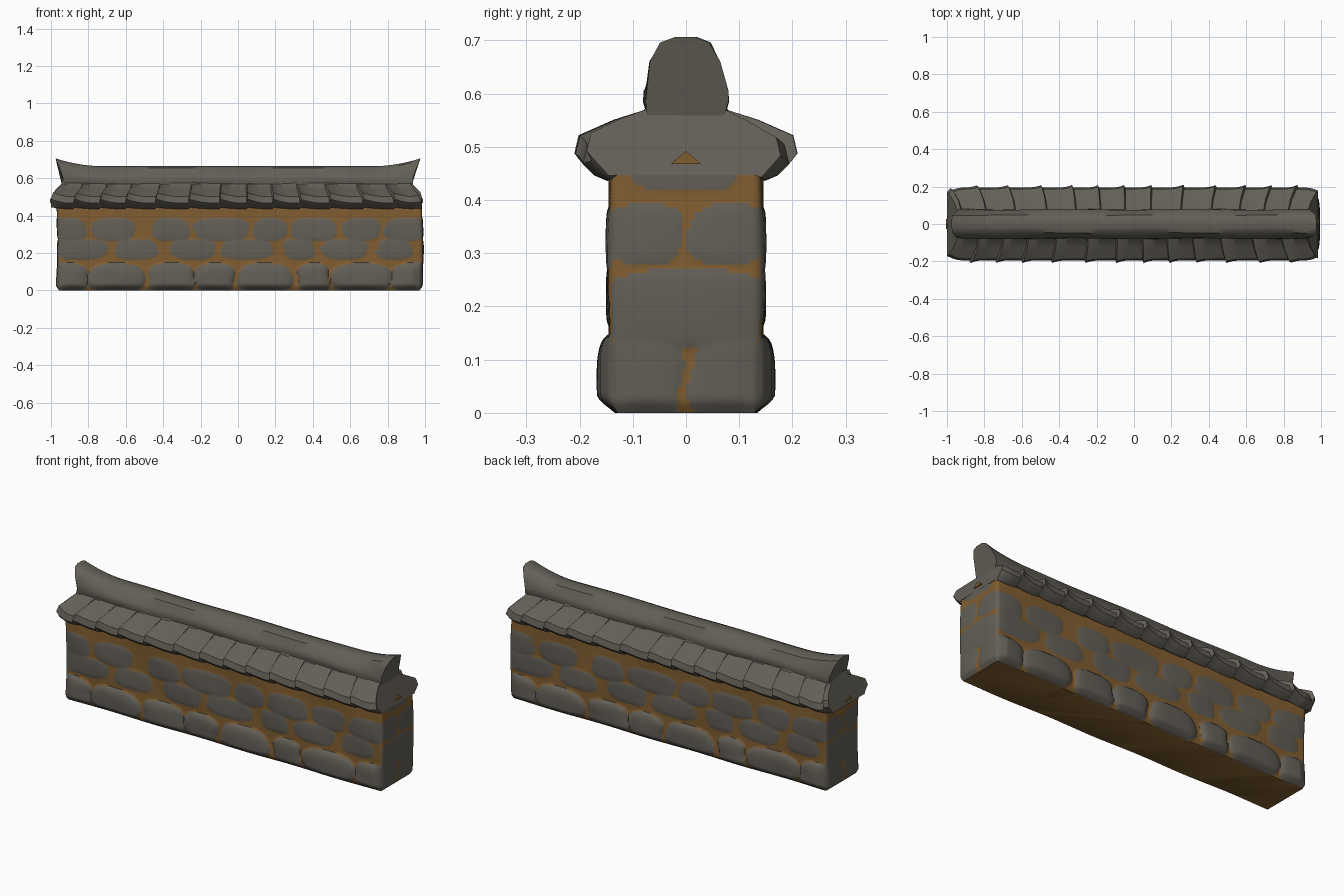
import bpy, bmesh
from math import sin, pi
from mathutils import Vector

cube = bpy.data.objects.get("Cube")
if cube:
    bpy.data.objects.remove(cube, do_unlink=True)


def material(name, rgb):
    m = bpy.data.materials.new(name)
    m.use_nodes = True
    colour = (*rgb, 1)
    m.diffuse_color = colour
    bsdf = m.node_tree.nodes["Principled BSDF"]
    bsdf.inputs["Base Color"].default_value = colour
    bsdf.inputs["Roughness"].default_value = 0.9
    return m


STONE = material("grey stone", (0.125, 0.115, 0.095))
MORTAR = material("brown mortar", (0.22, 0.112, 0.03))


def loft(name, rings, mats, angle, rule=None):
    """Skin closed rings of points, cap both ends, colour faces by a rule."""
    bm = bmesh.new()
    loops = [[bm.verts.new(p) for p in ring] for ring in rings]
    n = len(loops[0])
    for a, b in zip(loops, loops[1:]):
        for i in range(n):
            j = (i + 1) % n
            f = bm.faces.new((a[i], a[j], b[j], b[i]))
            if rule:
                f.material_index = rule(f.calc_center_median())
    for loop in (loops[0], loops[-1]):
        bm.faces.new(loop)
    bmesh.ops.recalc_face_normals(bm, faces=bm.faces)
    mesh = bpy.data.meshes.new(name)
    bm.to_mesh(mesh)
    bm.free()
    ob = bpy.data.objects.new(name, mesh)
    bpy.context.collection.objects.link(ob)
    for m in mats:
        mesh.materials.append(m)
    bpy.ops.object.select_all(action="DESELECT")
    ob.select_set(True)
    bpy.context.view_layer.objects.active = ob
    bpy.ops.object.shade_smooth_by_angle(angle=angle)
    return ob


def spread(a, b, n):
    return [a + (b - a) * i / n for i in range(n + 1)]


# Stone courses: centre height, half height, bulge, then spans along the wall
X0, X1, HALF, TOP = -0.965, 0.985, 0.143, 0.46
COURSES = [
    (0.065, 0.08, 0.022, [(-1.05, -.8), (-.8, -.5), (-.48, -.23), (-.23, -.02),
                          (0, .29), (.32, .49), (.5, .82), (.82, 1.1)]),
    (0.22, 0.055, 0.005, [(-1, -.7), (-.66, -.43), (-.36, -.12), (-.09, .18),
                          (.24, .41), (.45, .69), (.74, .93)]),
    (0.325, 0.06, 0.005, [(-1.02, -.81), (-.78, -.55), (-.46, -.26), (-.24, .06),
                          (.08, .26), (.28, .53), (.56, .76), (.78, 1.04)]),
]
LONG = [((a + b) / 2, zc, (b - a) / 2, hh, amp)
        for zc, hh, amp, spans in COURSES for a, b in spans]
ENDS = [(0, 0.195, 0.165, 0.075, 0.006), (0, 0.445, 0.1, 0.03, 0.002)]
for s in (-1, 1):
    ENDS += [(s * 0.085, 0.06, 0.078, 0.088, 0.006),
             (s * 0.08, 0.335, 0.075, 0.057, 0.004)]


def stone_at(x, y, z):
    """Return how deep inside a stone the point lies (0 to 1), and its bulge."""
    if min(x - X0, X1 - x) < HALF - abs(y):
        u, stones = y, ENDS
    else:
        u, stones = (x if y < 0 else X0 + X1 - x), LONG
    u += 0.006 * sin(z * 45 + u * 9)
    best = (0, 0)
    for c, zc, hw, hh, amp in stones:
        d = 1 - (abs(u - c) / hw) ** 3 - (abs(z - zc) / hh) ** 3
        best = max(best, (d, amp))
    return best


# Wall body: rounded rectangle rings with bulging stones
xs, ys = spread(X0, X1, 230), spread(-HALF, HALF, 36)
outline = [(x, -HALF) for x in xs[:-1]] + [(X1, y) for y in ys[:-1]]
outline += [(X0 + X1 - x, -y) for x, y in outline]
R = 0.016


def body_ring(z):
    ring = []
    for x, y in outline:
        core = Vector((min(max(x, X0 + R), X1 - R),
                       min(max(y, -HALF + R), HALF - R), 0))
        normal = (Vector((x, y, 0)) - core).normalized()
        d, amp = stone_at(x, y, z)
        corner = min(x - X0, X1 - x) + HALF - abs(y)
        fade = min(1, corner / 0.05) * min(1, z / 0.03)
        out = R + amp * d ** 0.5 * fade + 0.003 * sin(x * 11 + z * 13)
        out -= 0.012 * max(0, 1 - z / 0.02)
        p = core + normal * out
        ring.append((p.x, p.y, z))
    return ring


loft("wall_body", [body_ring(z) for z in spread(0, TOP, 56)], [MORTAR, STONE], 0.8,
     lambda c: int(stone_at(c.x, c.y, c.z)[0] > 0))

# Tiled roof: (half width, height, tile relief), from the ridge out and under
ROOF = [(0.06, 0.6, 0), (0.078, 0.568, 0.1), (0.13, 0.545, 0.6), (0.192, 0.512, 1),
        (0.2, 0.478, 1), (0.178, 0.456, 0.9), (0.15, 0.44, 0.4), (0.13, 0.447, 0)]


def roof_ring(x):
    sides = []
    for s in (-1, 1):
        pts = []
        t = ((x + 0.02 * sin(x * 7 + s) + 0.04 * s) * s / 0.155) % 1
        end = max(0, (abs(x) - 0.92) / 0.08)
        for y, z, w in ROOF:
            out = y + w * (0.016 * t ** 5 - 0.006 - 0.03 * end ** 2)
            lift = w * (0.02 * (t - 0.5) - 0.008 * sin(pi * t) + 0.008 * end)
            shrink = 1 - 0.055 * min(1, max(0, (z - 0.5) / 0.06))
            pts.append((x * shrink, s * out, z + lift))
        sides.append(pts)
    return sides[0] + sides[1][::-1]


loft("tiled_roof", [roof_ring(x) for x in spread(-1, 0.985, 300)], [STONE], 0.6)

# Gable infill: small mortar wedge under each roof end
for side, x in (("right", -1), ("left", 0.985)):
    rings = [[(x + e, y, z) for y, z in ((-0.028, 0.468), (0.028, 0.468), (0, 0.492))]
             for e in (-0.004, 0.004)]
    loft(side + "_gable_infill", rings, [MORTAR], 0.5)


# Ridge cap with upturned, flared ends
def ridge_ring(x):
    k = min(1, max(0, (abs(x) - 0.72) / 0.25))
    top = 0.664 + 0.042 * k ** 2.2
    half = [(0.068, 0.54), (0.078, 0.585), (0.077, 0.605),
            (0.066, top - 0.045), (0.046, top - 0.01), (0.02, top)]
    ring = []
    for s in (-1, 1):
        pts = []
        for y, z in half:
            flare = 0.965 + 0.04 * min(1, max(0, (z - 0.62) / 0.08))
            wobble = 0.003 * sin(x * 9 + z * 40)
            pts.append((x * flare, s * y + wobble, z))
        ring += pts if s < 0 else pts[::-1]
    return ring


loft("ridge_cap", [ridge_ring(x) for x in spread(-0.97, 0.97, 80)], [STONE], 0.7)
